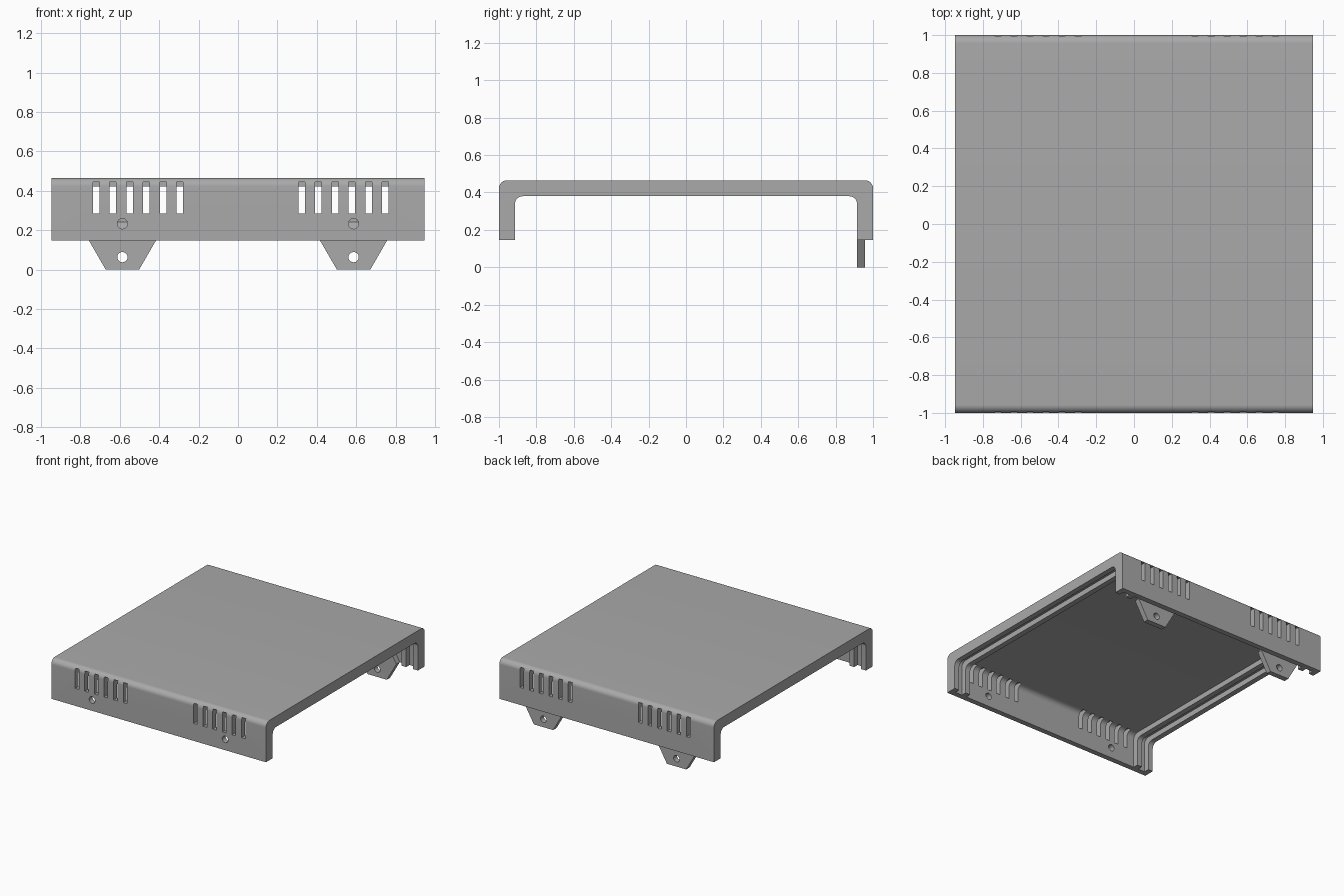
import bpy, bmesh, math

if "Cube" in bpy.data.objects:
    bpy.data.objects.remove(bpy.data.objects["Cube"])

L, W = 0.947, 1.0            # half length (x), half width (y)
EDGE, TOP = 0.147, 0.465     # lower rim and top of the shell
T, R = 0.0425, 0.0425        # sheet thickness and corner radius

grey = bpy.data.materials.new("matte grey")
grey.diffuse_color = (0.4, 0.4, 0.4, 1)
grey.use_nodes = True
grey.node_tree.nodes["Principled BSDF"].inputs["Base Color"].default_value = grey.diffuse_color


def arch(hw, z0, z1, r=R, n=12):
    """Open-bottom arch outline (y, z) with two rounded top corners."""
    pts = [(-hw, z0)]
    for cy, a0 in ((-hw + r, math.pi), (hw - r, math.pi / 2)):
        for i in range(n + 1):
            a = a0 - i * math.pi / 2 / n
            pts.append((cy + r * math.cos(a), z1 - r + r * math.sin(a)))
    return pts + [(hw, z0)]


def prism(bm, ring, offset):
    """Extrude a closed 3D ring by an offset vector."""
    face = bm.faces.new([bm.verts.new(p) for p in ring])
    ext = bmesh.ops.extrude_face_region(bm, geom=[face])
    bmesh.ops.translate(bm, vec=offset,
                        verts=[v for v in ext["geom"] if isinstance(v, bmesh.types.BMVert)])


def along_x(bm, yz, x0, x1):
    prism(bm, [(x0, y, z) for y, z in yz], (x1 - x0, 0, 0))


def disc(bm, x, z, r, y0, y1, n=32):
    prism(bm, [(x + r * math.cos(2 * math.pi * i / n), y0, z + r * math.sin(2 * math.pi * i / n))
               for i in range(n)], (0, y1 - y0, 0))


def make(name, bm):
    bmesh.ops.recalc_face_normals(bm, faces=bm.faces)
    me = bpy.data.meshes.new(name)
    bm.to_mesh(me)
    bm.free()
    me.materials.append(grey)
    ob = bpy.data.objects.new(name, me)
    bpy.context.collection.objects.link(ob)
    return ob


def cut(ob, bm):
    """Subtract a cutter mesh and bake the result."""
    cutter = make("cutter", bm)
    cutter.hide_render = True
    mod = ob.modifiers.new("cut", 'BOOLEAN')
    mod.operation, mod.solver, mod.object = 'DIFFERENCE', 'EXACT', cutter
    dg = bpy.context.evaluated_depsgraph_get()
    me = bpy.data.meshes.new_from_object(ob.evaluated_get(dg))
    ob.modifiers.clear()
    ob.data = me
    bpy.data.objects.remove(cutter)


def smooth(ob):
    bpy.ops.object.select_all(action='DESELECT')
    ob.select_set(True)
    bpy.context.view_layer.objects.active = ob
    bpy.ops.object.shade_smooth_by_angle(angle=math.radians(30))


# Shell: double-thickness arch along x
bm = bmesh.new()
along_x(bm, arch(W, EDGE, TOP) + arch(W - 2 * T, EDGE, TOP - 2 * T)[::-1], -L, L)
shell = make("cover_shell", bm)

# Panel grooves and central hollow, leaving end lips and guide rails
bm = bmesh.new()
hollow = arch(W - T, EDGE - 0.1, TOP - T)
for x0, x1 in ((-L + T, -L + 0.104), (-L + 0.147, L - 0.147), (L - 0.104, L - T)):
    along_x(bm, hollow, x0, x1)
cut(shell, bm)

# Ventilation slots on both long walls, running a little into the ceiling
bm = bmesh.new()
for side in (-1, 1):
    for start in (-0.737, 0.307):
        for i in range(6):
            x = start + i * 0.085
            prism(bm, [(x, side * 0.915, 0.286), (x + 0.033, side * 0.915, 0.286),
                       (x + 0.033, side * 0.915, 0.444), (x, side * 0.915, 0.444)],
                  (0, side * 0.2, 0))
cut(shell, bm)

# Screw holes in the front wall
TAB_X = 0.587
bm = bmesh.new()
for s in (-1, 1):
    disc(bm, s * TAB_X, 0.233, 0.026, -1.1, -0.9)
cut(shell, bm)
smooth(shell)

# Screw tabs under the back wall: half hexagons with a sloped top inside
for name, s in (("left_tab", -1), ("right_tab", 1)):
    cx, y0, y1 = s * TAB_X, W - 2 * T, W - T - 0.003
    bm = bmesh.new()
    prism(bm, [(cx - 0.085, y0, 0), (cx + 0.085, y0, 0), (cx + 0.17, y0, EDGE),
               (cx + 0.139, y0, 0.2), (cx - 0.139, y0, 0.2), (cx - 0.17, y0, EDGE)],
          (0, y1 + 0.003 - y0, 0))
    for v in bm.verts:
        if v.co.y > y0 + 0.01 and v.co.z > 0.19:
            v.co.z = 0.242
            v.co.x = cx + math.copysign(0.115, v.co.x - cx)
    tab = make(name, bm)
    bm = bmesh.new()
    disc(bm, cx, 0.063, 0.026, 0.85, 1.05)
    cut(tab, bm)
    smooth(tab)
